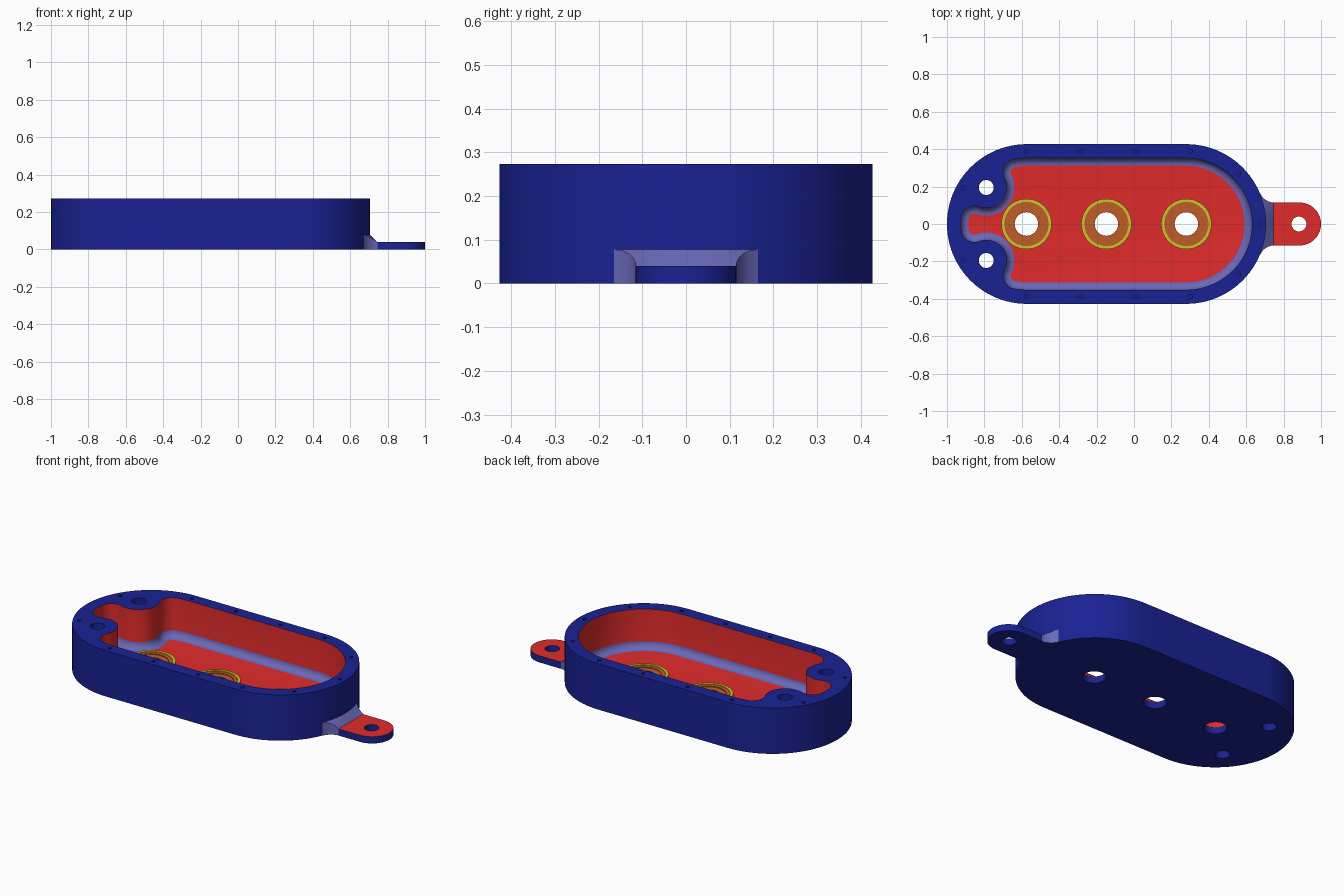
import bpy, bmesh
from math import pi, sin, cos, atan2, acos, asin, sqrt, hypot, radians

if "Cube" in bpy.data.objects:
    bpy.data.objects.remove(bpy.data.objects["Cube"])

def material(name, r, g, b):
    m = bpy.data.materials.new(name)
    m.diffuse_color = (r, g, b, 1)
    m.use_nodes = True
    m.node_tree.nodes["Principled BSDF"].inputs["Base Color"].default_value = m.diffuse_color
    return m

BLUE = material("blue", .0097, .016, .296)
RED = material("red", .75, .024, .024)
PURPLE = material("light_purple", .144, .138, .479)
YELLOW = material("yellow", .61, .546, .021)
ORANGE = material("orange", .533, .109, .021)

def finish(name, bm, mats):
    bmesh.ops.recalc_face_normals(bm, faces=bm.faces)
    me = bpy.data.meshes.new(name)
    bm.to_mesh(me)
    bm.free()
    for m in mats:
        me.materials.append(m)
    ob = bpy.data.objects.new(name, me)
    bpy.context.collection.objects.link(ob)
    return ob

def smooth(ob):
    bpy.ops.object.select_all(action='DESELECT')
    ob.select_set(True)
    bpy.context.view_layer.objects.active = ob
    bpy.ops.object.shade_smooth_by_angle(angle=radians(30))

def loft(bm, rings, side_mats, caps=(0, 0)):
    """Skin closed rings of 3D points; caps = material of first and last ring."""
    vs = [[bm.verts.new(p) for p in ring] for ring in rings]
    n = len(vs[0])
    for a, b, m in zip(vs, vs[1:], side_mats):
        for i in range(n):
            j = (i + 1) % n
            bm.faces.new((a[i], a[j], b[j], b[i])).material_index = m
    for ring, m in zip((vs[0], vs[-1]), caps):
        bm.faces.new(ring).material_index = m

def at(pts, z):
    return [(p[0], p[1], z) for p in pts]

def arc(c, r, a0, a1, n, sign=1):
    """Points with outward normals: (x, y, nx, ny)."""
    out = []
    for i in range(n + 1):
        a = a0 + (a1 - a0) * i / n
        out.append((c[0] + r * cos(a), c[1] + r * sin(a), sign * cos(a), sign * sin(a)))
    return out

def circle(x, y, r, n=32):
    return arc((x, y), r, 0, 2 * pi, n)[:-1]

def cut(ob, cutter):
    mod = ob.modifiers.new("cut", 'BOOLEAN')
    mod.operation, mod.solver, mod.object = 'DIFFERENCE', 'EXACT', cutter
    mod.material_mode = 'TRANSFER'
    deps = bpy.context.evaluated_depsgraph_get()
    me = bpy.data.meshes.new_from_object(ob.evaluated_get(deps))
    ob.modifiers.clear()
    ob.data = me
    bpy.data.objects.remove(cutter)

XL, XR, R, H, FLOOR, TAB = -.573, .279, .427, .273, .04, .04
RI = .352                     # cavity radius
BX, BY, BR, F = -.79, .195, .11, .07   # corner screw boss and its fillet radius

# Main body: stadium block
bm = bmesh.new()
outline = arc((XR, 0), R, -pi / 2, pi / 2, 48) + arc((XL, 0), R, pi / 2, 3 * pi / 2, 48)
loft(bm, [at(outline, 0), at(outline, H)], [0])
body = finish("housing_body", bm, [BLUE])

# Cavity outline: upper half from tangent arcs, then mirrored
C = (XL, 0)
phi, L = atan2(BY, BX - XL), hypot(BX - XL, BY)
S, T = RI - F, BR + F
delta = acos((L * L + S * S - T * T) / (2 * L * S))
a1, a2 = phi + delta, phi - delta
F1 = (XL + S * cos(a1), S * sin(a1))
F2 = (XL + S * cos(a2), S * sin(a2))
b1 = atan2(F1[1] - BY, F1[0] - BX)
b2 = atan2(F2[1] - BY, F2[0] - BX)
half = arc(C, RI, pi, a1, 4)
for piece in (arc(F1, F, a1, b1 + pi, 10), arc((BX, BY), BR, b1, b2, 20, -1),
              arc(F2, F, b2 + pi, a2, 10), arc(C, RI, a2, pi / 2, 5)):
    half += piece[1:]
half += arc((XR, 0), RI, pi / 2, 0, 28)
cavity = half + [(x, -y, nx, -ny) for x, y, nx, ny in half[-2:0:-1]]

def inset(d, z):
    return [(x - nx * d, y - ny * d, z) for x, y, nx, ny in cavity]

# Cavity cutter with a rounded bottom edge
bm = bmesh.new()
rings, mats = [inset(0, H + .05), inset(0, FLOOR + .04)], [0]
for i in range(1, 7):
    a = i / 6 * pi / 2
    rings.append(inset(.04 * (1 - cos(a)), FLOOR + .04 - .04 * sin(a)))
    mats.append(1)
loft(bm, rings, mats)
cut(body, finish("cavity_cutter", bm, [RED, PURPLE]))

# Through holes and small blind screw holes
bm = bmesh.new()
ports = (-.575, -.1475, .28)
holes = [(x, 0, .063, -.1) for x in ports]
holes += [(.67, 0, .011, .17)]
for s in (1, -1):
    holes.append((BX, s * BY, .04, -.1))
    for x, y in ((-.575, .388), (-.285, .388), (.01, .388), (.30, .388), (.56, .268), (-.912, .193)):
        holes.append((x, s * y, .011, .17))
for x, y, r, z in holes:
    c = circle(x, y, r, 32 if r > .02 else 12)
    loft(bm, [at(c, z), at(c, H + .1)], [0])
cut(body, finish("hole_cutter", bm, [BLUE]))
smooth(body)

# Mounting tab with hole
bm = bmesh.new()
g = asin(.115 / R)
tab = arc((XR, 0), R, g, -g, 10) + arc((.885, 0), .115, -pi / 2, pi / 2, 32)
loft(bm, [at(tab, 0), at(tab, TAB)], [0], (0, 1))
tab_ob = finish("mounting_tab", bm, [BLUE, RED])
bm = bmesh.new()
c = circle(.882, 0, .04)
loft(bm, [at(c, -.1), at(c, .1)], [0])
cut(tab_ob, finish("tab_hole_cutter", bm, [BLUE]))
smooth(tab_ob)

# Flared fillet between tab and body
bm = bmesh.new()
rings, N = [], 12
for i in range(-1, 11):
    s = max(i, 0) / 10
    r = R if i >= 0 else R - .02
    w = .115 + .05 * (1 - sqrt(1 - (1 - s) ** 2))
    h = .078 - .038 * s
    row = []
    for k in range(N + 1):
        y = -w + 2 * w * k / N
        row.append(((1 - s) * (XR + sqrt(r * r - y * y)) + s * .745, y))
    rings.append(at(row, h) + at(row[::-1], 0))
loft(bm, rings, [0] * (len(rings) - 1))
fillet = finish("tab_fillet", bm, [PURPLE, BLUE])
for p in fillet.data.polygons:
    if p.normal.z < -.9:
        p.material_index = 1
smooth(fillet)

# Seal seats around the three ports: raised lip, stepped floor
profile = [(.063, .035), (.063, .041), (.097, .041), (.097, .046), (.118, .046),
           (.118, .050), (.135, .050), (.135, .035)]
seat_mats = [0, 1, 1, 1, 0, 0, 0, 0]
for i, x in enumerate(ports):
    bm = bmesh.new()
    rings = [at(circle(x, 0, r, 48), z) for r, z in profile]
    loft(bm, rings + [rings[0]], seat_mats, ())
    bmesh.ops.remove_doubles(bm, verts=bm.verts, dist=1e-5)
    smooth(finish(f"port_seat_{i + 1}", bm, [YELLOW, ORANGE]))
